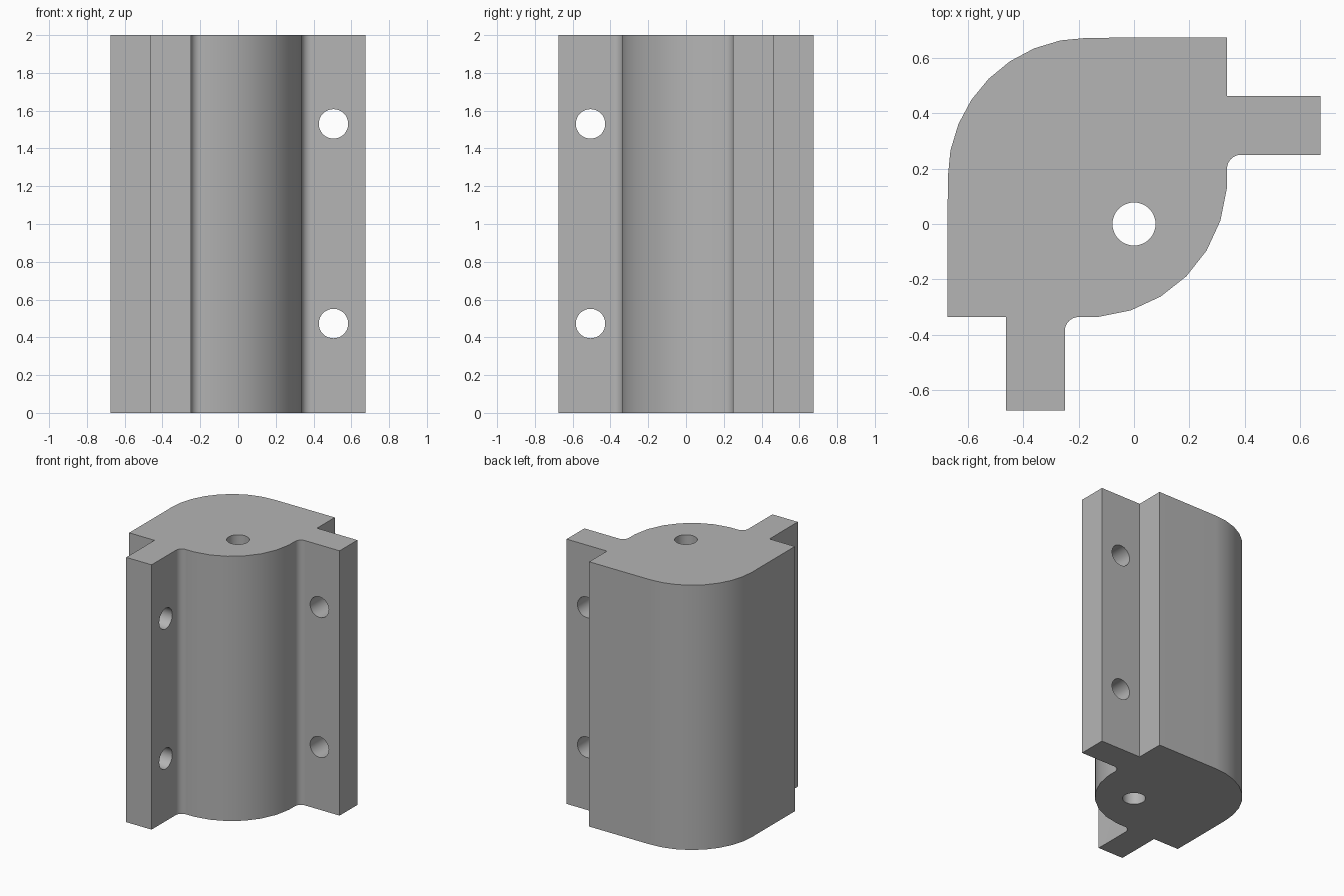
import bpy, bmesh
from math import radians, cos, sin, sqrt, atan2, degrees, pi
from mathutils import Matrix

default = bpy.data.objects.get("Cube")
if default:
    bpy.data.objects.remove(default, do_unlink=True)

HALF, HEIGHT = 0.674, 2.0        # outer half width, extrusion height
INNER, OUTER = 0.25, 0.462       # flange faces
STEP = 0.337                     # shoulder position
C, R = -0.168, 0.505             # round body axis (C, -C) and radius
FILLET = 0.05
HOLE = 0.078


def arc(cx, cy, r, angles):
    return [(cx + r * cos(radians(a)), cy + r * sin(radians(a))) for a in angles]


def mirrored(points):
    """Mirror across the diagonal y = -x, reversing the order."""
    return [(-y, -x) for x, y in reversed(points)]


# Material
gray = bpy.data.materials.new("plain gray")
gray.use_nodes = True
color = (0.46, 0.46, 0.46, 1)
gray.diffuse_color = color
gray.node_tree.nodes["Principled BSDF"].inputs["Base Color"].default_value = color

# Half profile: back corner, right flange, fillet, front curve to the diagonal
fy = INNER - FILLET
fx = C + sqrt((R + FILLET) ** 2 - (fy + C) ** 2)
tangent = degrees(atan2(fy + C, fx - C))
fillet = arc(fx, fy, FILLET, [90 + (90 + tangent) * i / 6 for i in range(7)])
half = arc(C, -C, R, [123.75, 112.5, 101.25, 90])
half += [(STEP, HALF), (STEP, OUTER), (HALF, OUTER), (HALF, INNER)]
half += fillet + arc(C, -C, R, [-4.5, -18, -31.5])
profile = (arc(C, -C, R, [135]) + half + arc(C, -C, R, [-45]) + mirrored(half))

# Body: extruded profile
bm = bmesh.new()
base = bm.faces.new([bm.verts.new((x, y, 0)) for x, y in profile])
top = bmesh.ops.extrude_face_region(bm, geom=[base])["geom"]
bmesh.ops.translate(bm, vec=(0, 0, HEIGHT),
                    verts=[v for v in top if isinstance(v, bmesh.types.BMVert)])
bmesh.ops.recalc_face_normals(bm, faces=bm.faces)
mesh = bpy.data.meshes.new("corner_bracket")
bm.to_mesh(mesh)
bm.free()
mesh.materials.append(gray)
body = bpy.data.objects.new("corner_bracket", mesh)
bpy.context.collection.objects.link(body)
bpy.context.view_layer.objects.active = body
body.select_set(True)


def drill(location, axis, depth):
    """Cut a round hole along an axis through the body."""
    turn = {"X": Matrix.Rotation(pi / 2, 4, "Y"),
            "Y": Matrix.Rotation(pi / 2, 4, "X"), "Z": Matrix()}[axis]
    b = bmesh.new()
    bmesh.ops.create_cone(b, cap_ends=True, segments=32, radius1=HOLE, radius2=HOLE,
                          depth=depth, matrix=Matrix.Translation(location) @ turn)
    m = bpy.data.meshes.new("hole_cutter")
    b.to_mesh(m)
    b.free()
    m.materials.append(gray)
    cutter = bpy.data.objects.new("hole_cutter", m)
    cutter.hide_render = True
    bpy.context.collection.objects.link(cutter)
    mod = body.modifiers.new("hole", "BOOLEAN")
    mod.operation, mod.solver, mod.object = "DIFFERENCE", "EXACT", cutter
    bpy.ops.object.modifier_apply(modifier=mod.name)
    bpy.data.objects.remove(cutter, do_unlink=True)


# Centre bore and two screw holes in each flange
drill((0, 0, HEIGHT / 2), "Z", HEIGHT + 1)
middle, reach = (INNER + OUTER) / 2, (STEP + HALF) / 2
for z in (0.473, 1.53):
    drill((reach, middle, z), "Y", 0.4)
    drill((-middle, -reach, z), "X", 0.4)

# Smooth curves with crisp edges and flat large faces
bpy.ops.object.shade_smooth_by_angle(angle=radians(30))
weighted = body.modifiers.new("flat_faces", "WEIGHTED_NORMAL")
weighted.keep_sharp = True
